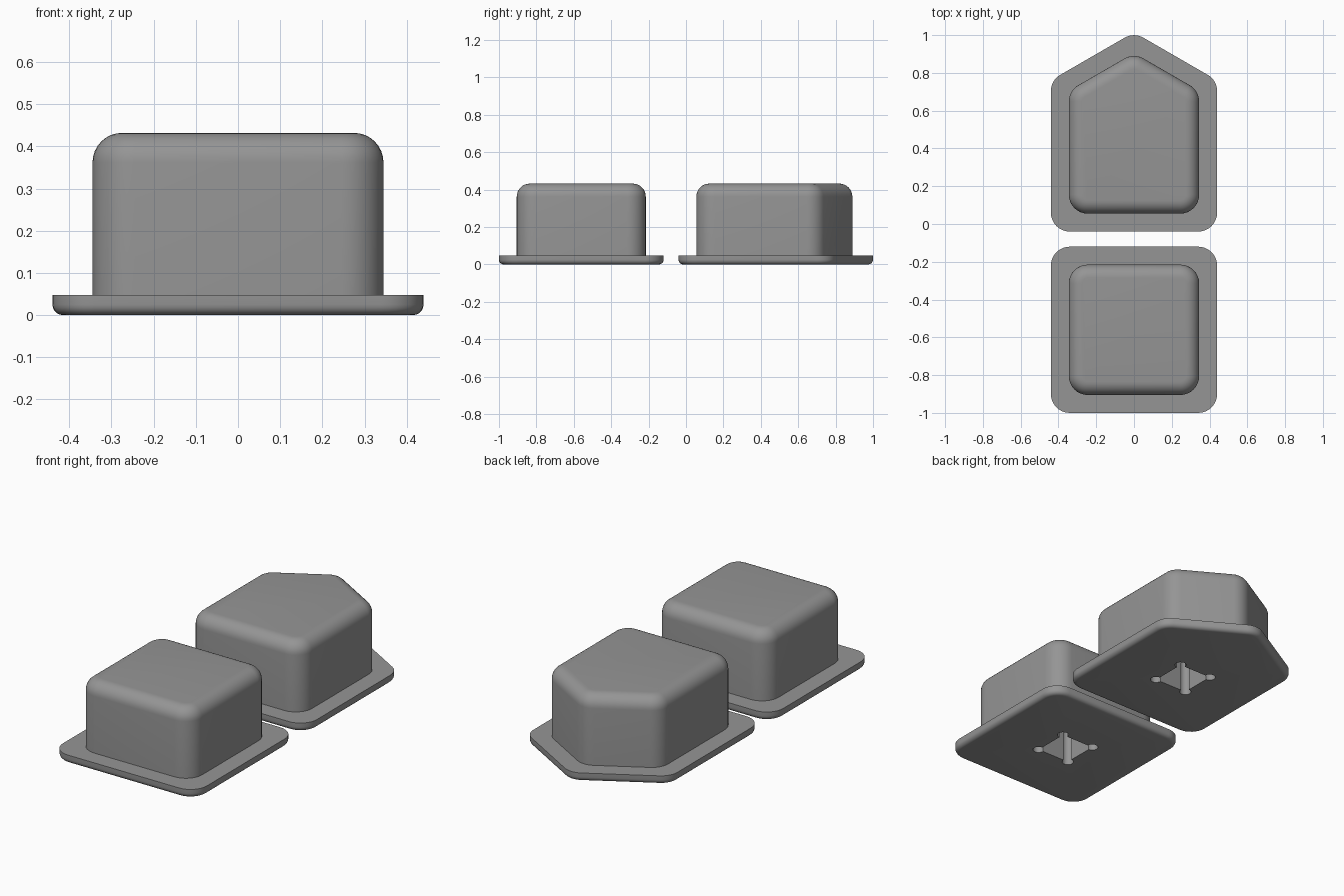
import bpy, bmesh, math
from mathutils import Vector

if "Cube" in bpy.data.objects:
    bpy.data.objects.remove(bpy.data.objects["Cube"])

SEG = 8  # segments per rounded corner
grey = bpy.data.materials.new("mid grey")
grey.diffuse_color = (0.3, 0.3, 0.3, 1)
grey.use_nodes = True
grey.node_tree.nodes["Principled BSDF"].inputs["Base Color"].default_value = grey.diffuse_color


def outline(corners, radius, inset):
    """Counter-clockwise rounded polygon, moved inward by inset."""
    points, n = [], len(corners)
    for i, c in enumerate(corners):
        c = Vector(c)
        d_in = (c - Vector(corners[i - 1])).normalized()
        d_out = (Vector(corners[(i + 1) % n]) - c).normalized()
        start = math.atan2(-d_in.x, d_in.y)
        turn = d_in.angle_signed(d_out)
        turn = abs(turn)
        bisector = (d_out - d_in).normalized()
        centre = c + bisector * radius / math.cos(turn / 2)
        for k in range(SEG + 1):
            a = start + turn * k / SEG
            points.append(centre + (radius - inset) * Vector((math.cos(a), math.sin(a))))
    return points


def loft(name, rings, y):
    """Solid through equal-length rings of (points, z)."""
    bm = bmesh.new()
    loops = [[bm.verts.new((p[0], p[1], z)) for p in pts] for pts, z in rings]
    for lower, upper in zip(loops, loops[1:]):
        for i in range(len(lower)):
            j = (i + 1) % len(lower)
            bm.faces.new((lower[i], lower[j], upper[j], upper[i]))
    bm.faces.new(loops[0][::-1])
    bm.faces.new(loops[-1])
    bmesh.ops.recalc_face_normals(bm, faces=bm.faces)
    mesh = bpy.data.meshes.new(name)
    bm.to_mesh(mesh)
    bm.free()
    mesh.materials.append(grey)
    obj = bpy.data.objects.new(name, mesh)
    obj.location.y = y
    bpy.context.collection.objects.link(obj)
    return obj


def footprint(half, apex=None):
    """Square, or square with a pointed back edge at 30 degrees."""
    if apex is None:
        return [(-half, -half), (half, -half), (half, half), (-half, half)]
    side = apex - half * math.tan(math.radians(30))
    return [(-half, -half), (half, -half), (half, side), (0, apex), (-half, side)]


def button(name, y, plate, body):
    rings = []
    # flange plate with rounded lower edge
    for k in range(6):
        a = math.pi / 2 * k / 5
        rings.append((outline(plate, 0.1, 0.025 * (1 - math.sin(a))), 0.025 * (1 - math.cos(a))))
    rings.append((outline(plate, 0.1, 0), 0.048))
    # raised body with rounded upper edge
    rings.append((outline(body, 0.1, 0), 0.048))
    for k in range(9):
        a = math.pi / 2 * k / 8
        rings.append((outline(body, 0.1, 0.07 * (1 - math.cos(a))), 0.362 + 0.07 * math.sin(a)))
    obj = loft(name, rings, y)

    # square socket with round corner reliefs, cut from below
    socket = []
    for q in range(4):
        mid = math.pi / 4 + q * math.pi / 2
        cx, cy = 0.1414 * math.cos(mid), 0.1414 * math.sin(mid)
        for k in range(13):
            a = mid + math.radians(-135 + 270 * k / 12)
            socket.append((cx + 0.03 * math.cos(a), cy + 0.03 * math.sin(a)))
    cutter = loft("socket_cutter", [(socket, -0.1), (socket, 0.2)], y)
    cutter.hide_render = True
    mod = obj.modifiers.new("socket", 'BOOLEAN')
    mod.object, mod.operation, mod.solver = cutter, 'DIFFERENCE', 'EXACT'
    bpy.ops.object.select_all(action='DESELECT')
    bpy.context.view_layer.objects.active = obj
    obj.select_set(True)
    bpy.ops.object.modifier_apply(modifier=mod.name)
    bpy.data.objects.remove(cutter)
    bpy.ops.object.shade_smooth_by_angle(angle=math.radians(35))


button("square_button", -0.56, footprint(0.44), footprint(0.345))
button("pointed_button", 0.4, footprint(0.44, 0.615), footprint(0.345, 0.505))
